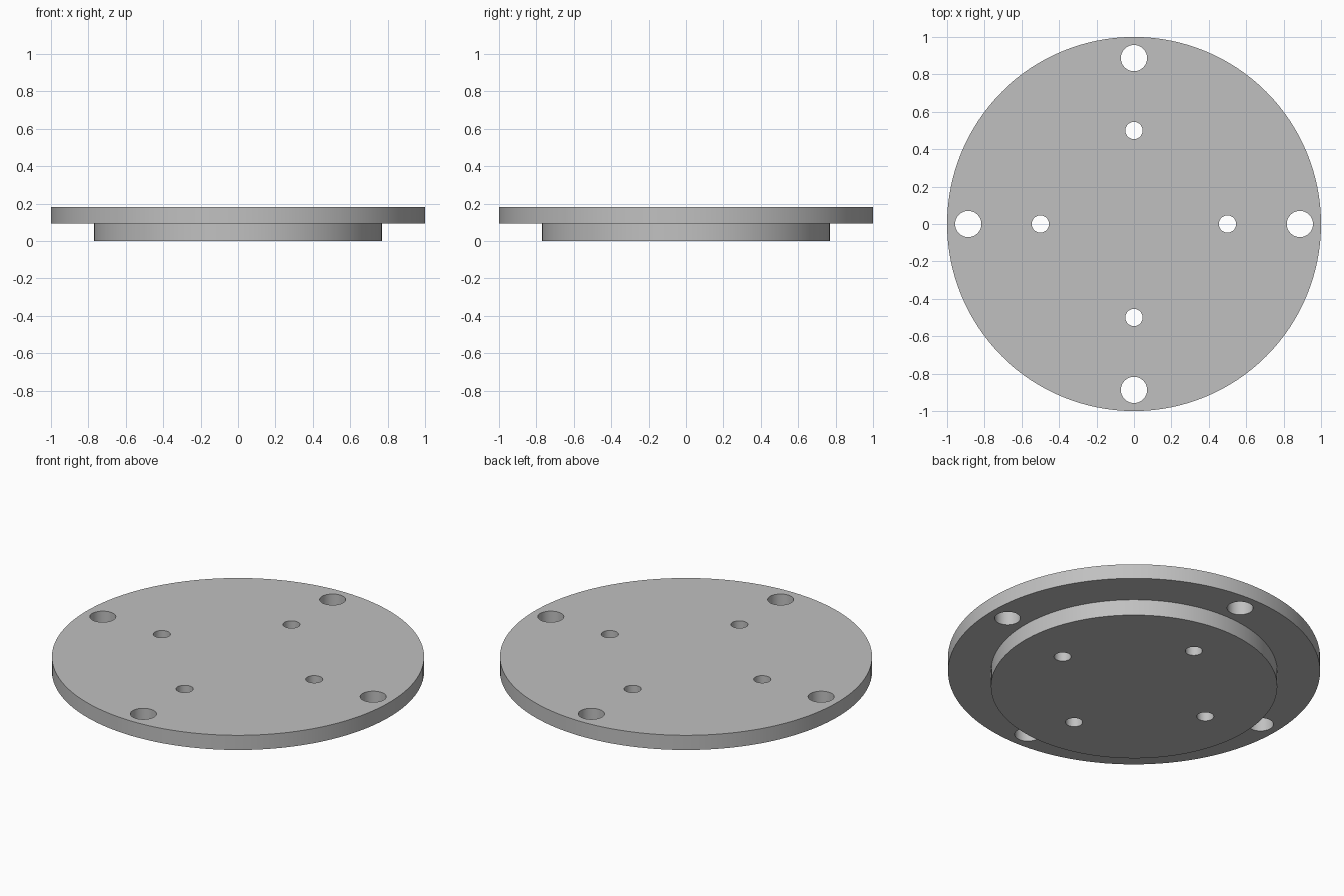
import bpy
import math

if "Cube" in bpy.data.objects:
    bpy.data.objects.remove(bpy.data.objects["Cube"], do_unlink=True)

grey = bpy.data.materials.new("light grey metal")
grey.use_nodes = True
colour = (0.53, 0.53, 0.53, 1)
grey.diffuse_color = colour
grey.node_tree.nodes["Principled BSDF"].inputs["Base Color"].default_value = colour

STEP, TOP = 0.095, 0.182


def lathe(name, profile, segments=128):
    """Revolve (radius, z) points into a closed solid with flat end caps."""
    verts, faces = [], []
    for r, z in profile:
        for i in range(segments):
            a = 2 * math.pi * i / segments
            verts.append((r * math.cos(a), r * math.sin(a), z))
    for k in range(len(profile) - 1):
        for i in range(segments):
            j = (i + 1) % segments
            low, high = k * segments, (k + 1) * segments
            faces.append((low + i, low + j, high + j, high + i))
    faces.append(tuple(reversed(range(segments))))
    faces.append(tuple(range(len(verts) - segments, len(verts))))
    mesh = bpy.data.meshes.new(name)
    mesh.from_pydata(verts, [], faces)
    mesh.materials.append(grey)
    obj = bpy.data.objects.new(name, mesh)
    bpy.context.collection.objects.link(obj)
    return obj


# Stepped disc: narrow boss below, wide plate above
flange = lathe("flange_plate", [(0.77, 0), (0.77, STEP), (1, STEP), (1, TOP)])

# Four rim holes and four inner holes, drilled right through
cutters = []
for label, distance, radius in (("rim", 0.887, 0.07), ("inner", 0.5, 0.046)):
    for i in range(4):
        a = i * math.pi / 2
        drill = lathe(f"{label}_hole_cutter_{i + 1}", [(radius, -0.1), (radius, 0.3)], 48)
        drill.location = (distance * math.cos(a), distance * math.sin(a), 0)
        drill.hide_render = True
        cutters.append(drill)
        cut = flange.modifiers.new(f"{label}_hole_{i + 1}", "BOOLEAN")
        cut.operation = "DIFFERENCE"
        cut.solver = "EXACT"
        cut.object = drill

# Bake the holes, drop the cutters, and smooth only the round walls
bpy.ops.object.select_all(action="DESELECT")
bpy.context.view_layer.objects.active = flange
flange.select_set(True)
for name in [m.name for m in flange.modifiers]:
    bpy.ops.object.modifier_apply(modifier=name)
for drill in cutters:
    bpy.data.objects.remove(drill, do_unlink=True)
bpy.ops.object.shade_smooth_by_angle(angle=math.radians(30))
